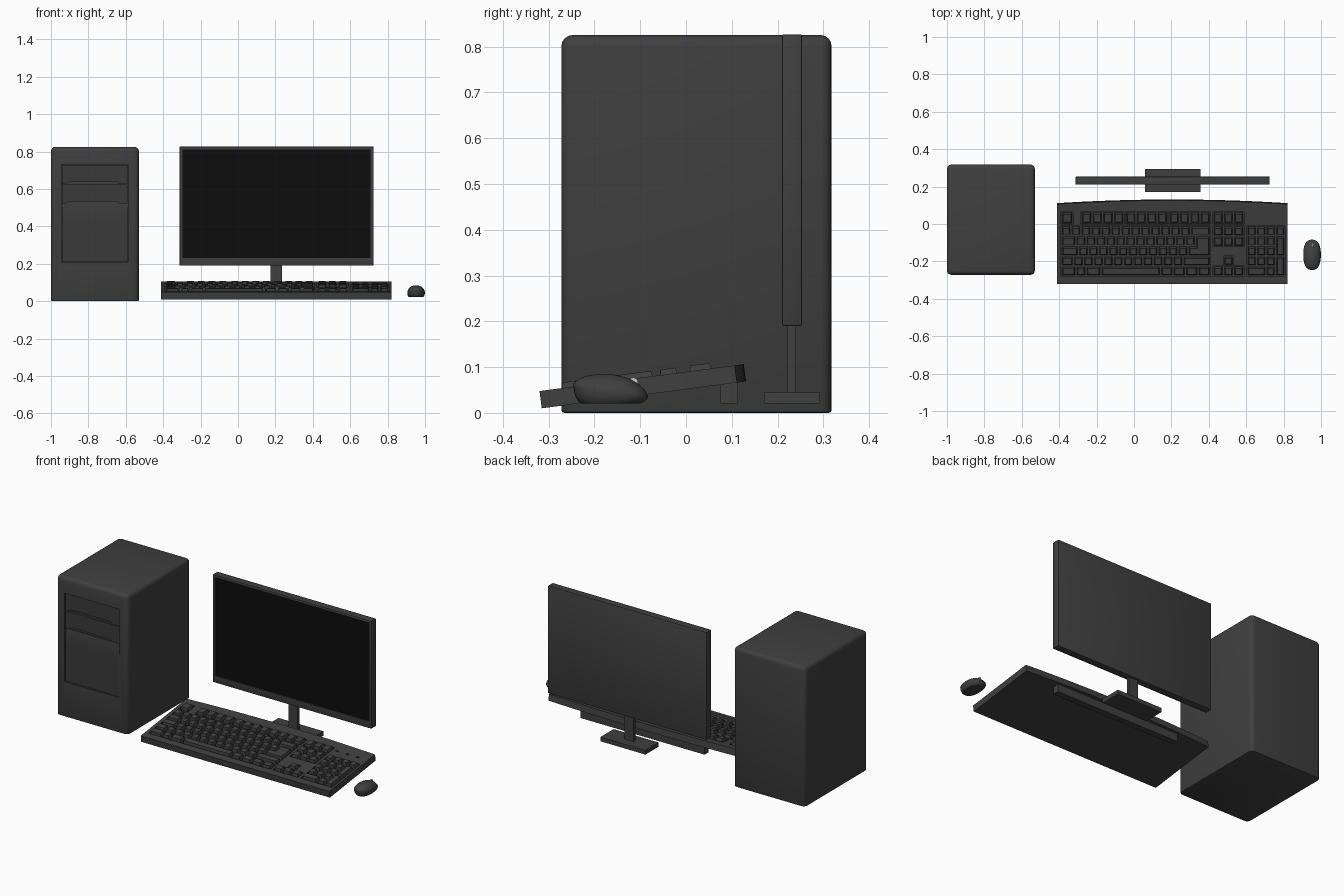
import bpy, bmesh
from math import radians, cos, pi
from mathutils import Matrix, Vector

if "Cube" in bpy.data.objects:
    bpy.data.objects.remove(bpy.data.objects["Cube"])


def material(name, v):
    m = bpy.data.materials.new(name)
    m.diffuse_color = (v, v, v, 1)
    m.use_nodes = True
    m.node_tree.nodes["Principled BSDF"].inputs["Base Color"].default_value = m.diffuse_color
    return m


BODY = material("dark_plastic", 0.05)
TRIM = material("trim_plastic", 0.042)
BLACK = material("screen_black", 0.004)
LIGHT = material("light_plastic", 0.6)


def finish(name, bm, mat=BODY, smooth=True):
    bmesh.ops.recalc_face_normals(bm, faces=bm.faces)
    me = bpy.data.meshes.new(name)
    bm.to_mesh(me)
    bm.free()
    ob = bpy.data.objects.new(name, me)
    bpy.context.collection.objects.link(ob)
    me.materials.append(mat)
    if smooth:
        shade(ob)
    return ob


def shade(ob):
    bpy.ops.object.select_all(action='DESELECT')
    ob.select_set(True)
    bpy.context.view_layer.objects.active = ob
    bpy.ops.object.shade_smooth_by_angle(angle=radians(32))


def add_box(bm, lo, hi, M=Matrix(), taper=0.0):
    """Box between two corners; taper shrinks the top face on all sides."""
    rings = []
    for z, t in ((lo[2], 0), (hi[2], taper)):
        rings.append([bm.verts.new(M @ Vector(p)) for p in (
            (lo[0] + t, lo[1] + t, z), (hi[0] - t, lo[1] + t, z),
            (hi[0] - t, hi[1] - t, z), (lo[0] + t, hi[1] - t, z))])
    a, b = rings
    bm.faces.new(a[::-1])
    bm.faces.new(b)
    for i in range(4):
        j = (i + 1) % 4
        bm.faces.new((a[i], a[j], b[j], b[i]))


def box(name, lo, hi, mat=BODY, bevel=0.0):
    bm = bmesh.new()
    add_box(bm, lo, hi)
    if bevel:
        bmesh.ops.bevel(bm, geom=bm.edges[:], offset=bevel, segments=2,
                        profile=0.5, affect='EDGES')
    return finish(name, bm, mat)


def prism(name, pts, offset, mat=BODY, M=Matrix()):
    bm = bmesh.new()
    face = bm.faces.new([bm.verts.new(p) for p in pts])
    ext = bmesh.ops.extrude_face_region(bm, geom=[face])["geom"]
    bmesh.ops.translate(bm, vec=offset, verts=[v for v in ext if isinstance(v, bmesh.types.BMVert)])
    bmesh.ops.transform(bm, matrix=M, verts=bm.verts)
    return finish(name, bm, mat)


def cut(ob, cutter):
    cutter.hide_render = True
    mod = ob.modifiers.new("cut", 'BOOLEAN')
    mod.operation, mod.solver, mod.object = 'DIFFERENCE', 'EXACT', cutter
    bpy.ops.object.select_all(action='DESELECT')
    ob.select_set(True)
    bpy.context.view_layer.objects.active = ob
    bpy.ops.object.modifier_apply(modifier=mod.name)
    bpy.data.objects.remove(cutter)
    shade(ob)


# Tower case: rounded sides and top, small bevel at the bottom
bm = bmesh.new()
add_box(bm, (-1.0, -0.272, 0.0), (-0.53, 0.318, 0.825))
bmesh.ops.bevel(bm, geom=[e for e in bm.edges if max(v.co.z for v in e.verts) > 0.1],
                offset=0.024, segments=4, profile=0.5, affect='EDGES')
bmesh.ops.bevel(bm, geom=[e for e in bm.edges if all(v.co.z < 0.001 for v in e.verts)],
                offset=0.006, segments=2, profile=0.5, affect='EDGES')
tower = finish("tower_case", bm)
X0, X1 = -0.945, -0.588
cut(tower, box("tower_cutter", (X0, -0.3, 0.207), (X1, -0.252, 0.73)))

# Two drive bay covers with a finger notch in the lower edge, and the door
for name, zb, zt in (("upper_bay_cover", 0.627, 0.727), ("lower_bay_cover", 0.522, 0.624)):
    outline = [(X0 + .003, zb), (X0 + .025, zb), (X0 + .045, zb + .012), (X1 - .065, zb + .012),
               (X1 - .045, zb), (X1 - .003, zb), (X1 - .003, zt), (X0 + .003, zt)]
    prism(name, [(x, -0.266, z) for x, z in outline], (0, 0.014, 0), TRIM)
door = [(-.252, .21), (-.267, .21), (-.267, .43), (-.266, .46), (-.263, .49), (-.257, .518), (-.252, .518)]
prism("tower_door", [(X0 + .003, y, z) for y, z in door], (X1 - X0 - .006, 0, 0), TRIM)

# Monitor
frame = box("monitor_frame", (-0.312, 0.21, 0.19), (0.725, 0.253, 0.826), bevel=0.002)
cut(frame, box("screen_cutter", (-0.296, 0.19, 0.23), (0.709, 0.222, 0.812)))
box("screen", (-0.296, 0.216, 0.23), (0.709, 0.224, 0.812), BLACK)
box("monitor_neck", (0.175, 0.222, 0.04), (0.235, 0.24, 0.195))
box("monitor_base", (0.06, 0.17, 0.02), (0.355, 0.293, 0.045))

# Keyboard body: tilted slab with a bowed rear edge
TILT = Matrix.Translation((0, -0.315, 0.01)) @ Matrix.Rotation(radians(7.5), 4, 'X')
KX0, KX1, TOP, FLOOR = -0.412, 0.822, 0.038, 0.024
N = 16
rear = [(KX1 + (KX0 - KX1) * i / N, 0.43 + 0.02 * (1 - (2 * i / N - 1) ** 2), 0) for i in range(N + 1)]
board = prism("keyboard_body", [(KX0, 0, 0), (KX1, 0, 0)] + rear, (0, 0, TOP), BODY, TILT)
box("keyboard_foot", (-0.20, 0.075, 0.02), (0.61, 0.112, 0.075))


def slope(y):
    return (y + 0.32) / 0.991


# Key groups: x range, y range, rows of key widths from back to front (negative = gap)
one = [1]
FY, MY = (0.0, 0.064), (-0.279, -0.011)
groups = [
    (-.39, -.327, *FY, [one]), (-.283, -.053, *FY, [one * 4]), (-.045, .18, *FY, [one * 4]),
    (.188, .408, *FY, [one * 4]), (.422, .588, *FY, [one * 3]),
    (-.39, .408, *MY, [one * 13 + [2], [1.5] + one * 12 + [-1.5], [1.75] + one * 11 + [2.25],
                       [1.25] + one * 11 + [2.75], [1.5, 1, 1.5, 6, 1.25, 1.25, 1.25, 1.25]]),
    (.422, .588, -.121, -.011, [one * 3] * 2),
    (.478, .533, -.223, -.172, [one]), (.422, .588, -.279, -.225, [one * 3]),
    (.604, .808, *MY, [one * 4, [1, 1, 1, -1], [1, 1, 1, -1], [1, 1, 1, -1], [2, 1, -1]]),
]
rh = (MY[1] - MY[0]) / 5
tall = [(.328, .408, 1), (.757, .808, 1), (.757, .808, 3)]   # two-row keys: x range, first row

wells, keys = bmesh.new(), bmesh.new()


def add_key(x0, x1, y0, y1):
    g = 0.005
    add_box(keys, (x0 + g, slope(y0) + g, FLOOR - .002), (x1 - g, slope(y1) - g, 0.05), TILT, 0.006)


for x0, x1, y0, y1, rows in groups:
    add_box(wells, (x0, slope(y0), FLOOR), (x1, slope(y1), 0.08), TILT)
    h = (y1 - y0) / len(rows)
    for r, row in enumerate(rows):
        unit = (x1 - x0) / sum(abs(w) for w in row)
        x = x0
        for w in row:
            if w > 0:
                add_key(x, x + w * unit, y1 - (r + 1) * h, y1 - r * h)
            x += abs(w) * unit
for x0, x1, r in tall:
    add_key(x0, x1, MY[1] - (r + 2) * rh, MY[1] - r * rh)

# Indicator light slots
for x in (.62, .686, .754):
    add_box(wells, (x - .009, slope(.036), .032), (x + .009, slope(.046), .08), TILT)
cut(board, finish("well_cutter", wells))
finish("keys", keys, BODY, smooth=False)

# Mouse: flattened egg with a flat underside, hump towards the front
bm = bmesh.new()
bmesh.ops.create_uvsphere(bm, u_segments=32, v_segments=20, radius=1)
for v in bm.verts:
    x, y, z = v.co
    up = max(z, 0)
    rim = 0.045 - 0.008 * y
    zz = rim + (0.085 - rim) * up if z >= 0 else rim - (rim - 0.021) * min(1, -1.8 * z)
    v.co = (0.952 + 0.047 * x * (1 + 0.25 * y * y), -0.164 + 0.081 * y - 0.016 * up, zz)
finish("mouse_body", bm)

# Scroll wheel
bm = bmesh.new()
bmesh.ops.create_cone(bm, cap_ends=True, segments=20, radius1=0.01, radius2=0.01, depth=0.008,
                      matrix=Matrix.Translation((0.952, -0.115, 0.067)) @ Matrix.Rotation(pi / 2, 4, 'Y'))
finish("scroll_wheel", bm, LIGHT)
